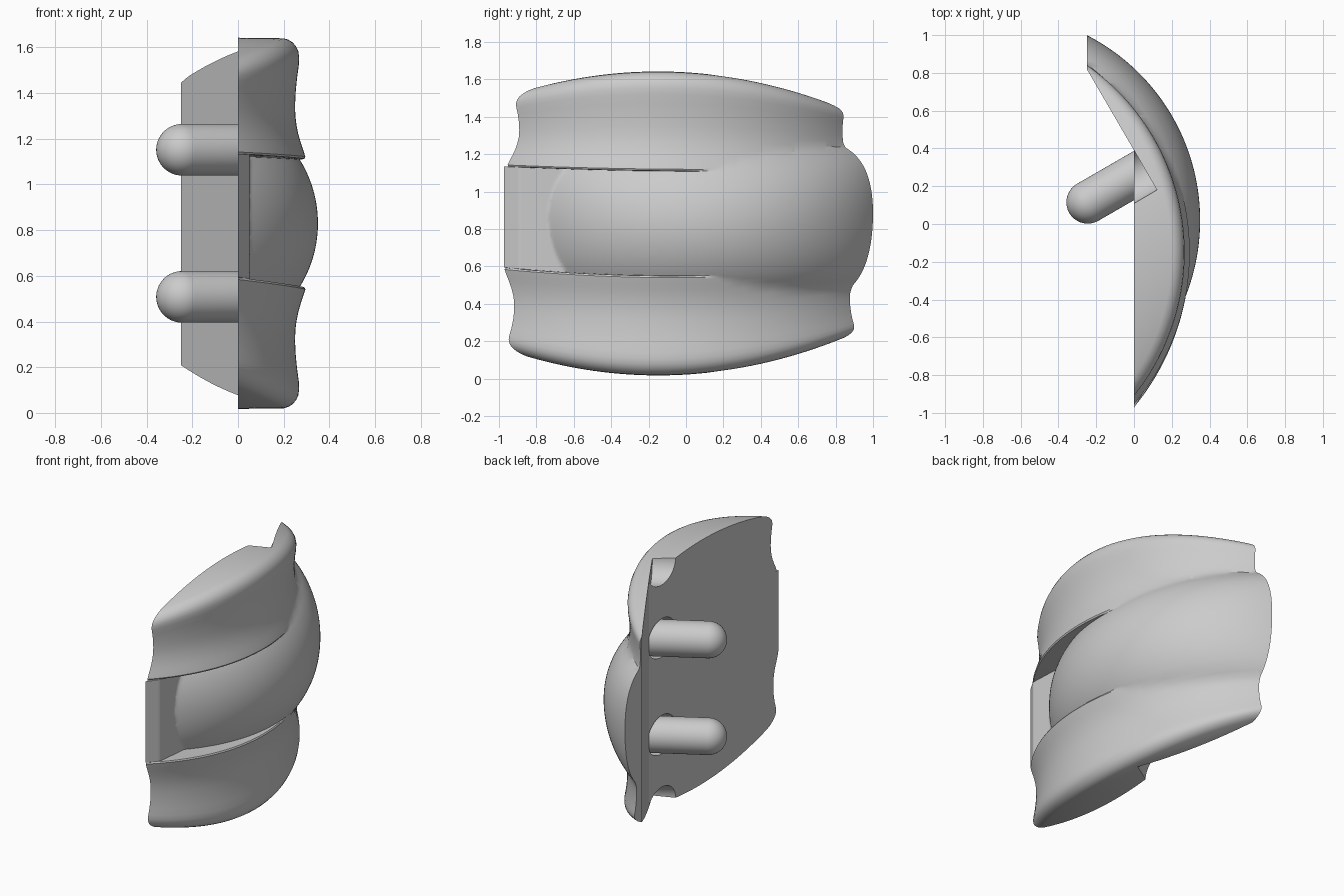
import bpy, bmesh, math
from mathutils import Vector

if "Cube" in bpy.data.objects:
    bpy.data.objects.remove(bpy.data.objects["Cube"])

MID = 0.83            # mid height of the plate
PEG_DIR = Vector((-0.866, -0.5, 0))
PEG_FOOT = Vector((0.058, 0.29, 0))


def new_object(name, bm):
    bmesh.ops.recalc_face_normals(bm, faces=bm.faces)
    mesh = bpy.data.meshes.new(name)
    bm.to_mesh(mesh)
    bm.free()
    ob = bpy.data.objects.new(name, mesh)
    bpy.context.collection.objects.link(ob)
    return ob


def activate(ob):
    bpy.ops.object.select_all(action='DESELECT')
    ob.select_set(True)
    bpy.context.view_layer.objects.active = ob


def drop(d, r):
    return r - math.sqrt(max(r * r - d * d, 0.0001))


# rim cross-section (x, z), lower half; the upper half mirrors it
rim = [(.2, .02), (.22, .026), (.238, .037), (.254, .055), (.264, .077), (.268, .105), (.266, .14),
       (.259, .19), (.253, .25), (.25, .31), (.251, .36), (.256, .4), (.264, .44), (.274, .475),
       (.284, .505), (.292, .53), (.295, .54), (.29, .549)]
channel = [.551 + (1.109 - .551) * i / 30 for i in range(31)]


def bulge_x(y, z):
    k = 0.53 ** 2 - (z - MID) ** 2
    return -9 if k < 0 else .35 - .53 + math.sqrt(k) - drop(y - .02, 1.1)


def rim_x(x, y, z):
    a = x - drop(y + .15, 1.33 - .13 * z / 1.66)
    b = bulge_x(y, z)
    return max(a, b)


def warp(y, z):
    # plate gets lower towards both ends, grooves sag in the middle
    u = (z - MID) / .825
    return z - .21 * (y + .15) ** 2 * u * abs(u) ** 1.5 + .055 * y * y * (1 - min(1, abs(u)))


def section(y):
    pts = [(-1, .005)] + [(rim_x(x, y, z), z) for x, z in rim]
    floor = .05 + min(0, (y + .89) * .6) if y < 0 else -9
    pts += [(max(bulge_x(y, z), floor), z) for z in channel]
    pts += [(rim_x(x, y, 1.66 - z), 1.66 - z) for x, z in reversed(rim)]
    pts += [(-1, 1.655)]
    return [(x, y, warp(y, z)) for x, z in pts]


# curved plate with grooves and central bulge
bm = bmesh.new()
N = 200
rows = [[bm.verts.new(p) for p in section(-1.1 + 2.13 * i / N)] for i in range(N + 1)]
n = len(rows[0])
for a, b in zip(rows, rows[1:]):
    for j in range(n):
        k = (j + 1) % n
        bm.faces.new((a[j], a[k], b[k], b[j]))
bm.faces.new(rows[0])
bm.faces.new(rows[-1])
plate = new_object("curved_plate", bm)


# revolved shape along the peg direction
def lathe(name, prof, z, segs=48):
    bm = bmesh.new()
    side = Vector((.5, -.866, 0))
    up = Vector((0, 0, 1))
    base = PEG_FOOT + up * z
    rings = []
    for r, t in prof:
        rings.append([bm.verts.new(base + PEG_DIR * t + r * (math.cos(a) * side + math.sin(a) * up))
                      for a in (2 * math.pi * i / segs for i in range(segs))])
    for a, b in zip(rings, rings[1:]):
        for j in range(segs):
            k = (j + 1) % segs
            bm.faces.new((a[j], a[k], b[k], b[j]))
    bm.faces.new(rings[0])
    bm.faces.new(rings[-1])
    return new_object(name, bm)


# cutter for the flat back faces
bm = bmesh.new()
outline = [(0, -1.5), (0, .39), (-.25, .82), (-.25, 1.5), (-2, 1.5), (-2, -1.5)]
face = bm.faces.new([bm.verts.new((x, y, -1)) for x, y in outline])
ext = bmesh.ops.extrude_face_region(bm, geom=[face])
bmesh.ops.translate(bm, verts=[v for v in ext['geom'] if isinstance(v, bmesh.types.BMVert)], vec=(0, 0, 4))
cutters = [new_object("back_cutter", bm)]

# cutters for the peg sockets
for z in (.03, .508, 1.152, 1.632):
    cutters.append(lathe("socket_cutter", [(.128, 0), (.128, .6)], z))

for c in cutters:
    c.hide_render = True
    mod = plate.modifiers.new("cut", 'BOOLEAN')
    mod.operation = 'DIFFERENCE'
    mod.solver = 'EXACT'
    mod.object = c
    activate(plate)
    bpy.ops.object.modifier_apply(modifier=mod.name)
for c in cutters:
    bpy.data.objects.remove(c)
activate(plate)
bpy.ops.object.shade_smooth_by_angle(angle=math.radians(30))

# round-ended pegs
R = .113
prof = [(R, -.03), (R, .35)]
prof += [(R * math.cos(a), .35 + R * math.sin(a)) for a in (math.pi / 2 * i / 12.2 for i in range(1, 13))]
for name, z in (("lower_peg", .508), ("upper_peg", 1.152)):
    peg = lathe(name, prof, z)
    activate(peg)
    bpy.ops.object.shade_smooth_by_angle(angle=math.radians(30))
